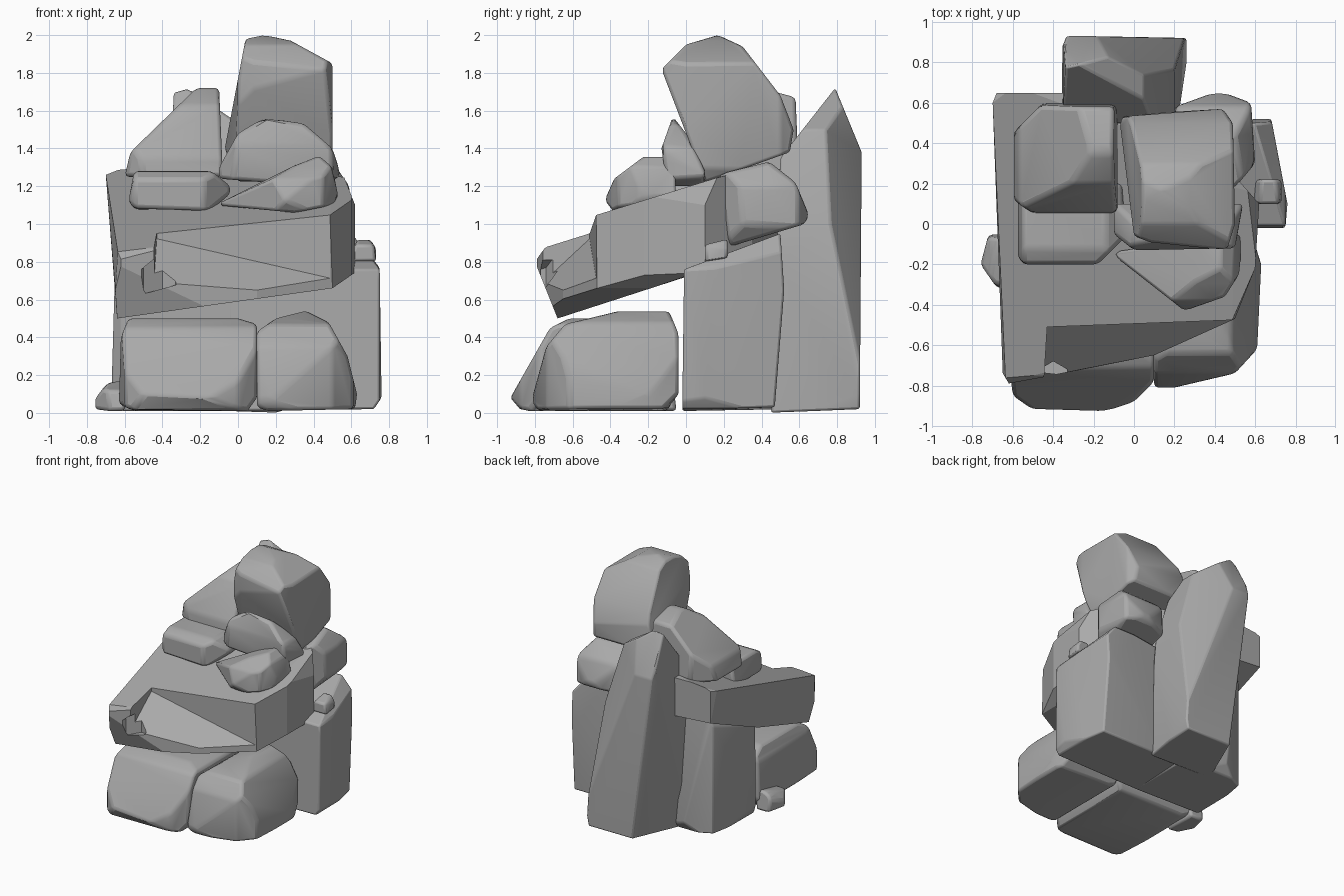
import bpy, bmesh
from math import radians
from mathutils import Vector
from mathutils.geometry import convex_hull_2d

cube = bpy.data.objects.get("Cube")
if cube:
    bpy.data.objects.remove(cube, do_unlink=True)

GREY = (.4, .4, .4, 1)
stone = bpy.data.materials.new("stone grey")
stone.use_nodes = True
stone.diffuse_color = GREY
shader = stone.node_tree.nodes["Principled BSDF"]
shader.inputs["Base Color"].default_value = GREY
shader.inputs["Roughness"].default_value = .8


def chop(bm, point, normal):
    """Remove everything beyond a plane and cap the opening."""
    if max((v.co - point).dot(normal) for v in bm.verts) < .004:
        return
    geom = bm.verts[:] + bm.edges[:] + bm.faces[:]
    bmesh.ops.bisect_plane(bm, geom=geom, dist=.0001, plane_co=point,
                           plane_no=normal, clear_outer=True)
    rim = [e for e in bm.edges if e.is_boundary]
    if rim:
        bmesh.ops.edgeloop_fill(bm, edges=rim)


def carve(bm, outline, first, second):
    """Trim a block to a convex outline drawn on two axes."""
    pts = [Vector(outline[i]) for i in convex_hull_2d(outline)]
    middle = sum(pts, Vector((0, 0))) / len(pts)
    for a, b in zip(pts, pts[1:] + pts[:1]):
        side = Vector((b.y - a.y, a.x - b.x)).normalized()
        if side.dot(middle - a) > 0:
            side = -side
        point, normal = Vector((0, 0, 0)), Vector((0, 0, 0))
        point[first], point[second] = a
        normal[first], normal[second] = side
        chop(bm, point, normal)


def rock(name, front, side, top, bevel=.022, facets=()):
    """A stone cut from a block along its front, side and top outlines."""
    bm = bmesh.new()
    bmesh.ops.create_cube(bm, size=6)
    carve(bm, front, 0, 2)
    carve(bm, side, 1, 2)
    carve(bm, top, 0, 1)
    for point, normal in facets:
        chop(bm, Vector(point), Vector(normal).normalized())
    # Merge tiny facets and wrap the corners in a clean closed skin
    bmesh.ops.remove_doubles(bm, verts=bm.verts[:], dist=.03)
    corners = [v.co.copy() for v in bm.verts]
    bm.clear()
    for co in corners:
        bm.verts.new(co)
    bmesh.ops.convex_hull(bm, input=bm.verts[:])
    loose = [v for v in bm.verts if not v.link_faces]
    bmesh.ops.delete(bm, geom=loose, context="VERTS")
    bmesh.ops.dissolve_limit(bm, angle_limit=radians(4), verts=bm.verts[:],
                             edges=bm.edges[:])
    bmesh.ops.recalc_face_normals(bm, faces=bm.faces[:])
    mesh = bpy.data.meshes.new(name)
    bm.to_mesh(mesh)
    bm.free()
    mesh.materials.append(stone)
    obj = bpy.data.objects.new(name, mesh)
    bpy.context.collection.objects.link(obj)
    if bevel:
        mod = obj.modifiers.new("worn edges", "BEVEL")
        mod.width, mod.segments = bevel, 2
        mod.limit_method, mod.angle_limit = "ANGLE", radians(20)
        bpy.ops.object.select_all(action="DESELECT")
        obj.select_set(True)
        bpy.context.view_layer.objects.active = obj
        bpy.ops.object.shade_smooth_by_angle(angle=radians(35))
    return obj


def cut_out(target, cutter):
    """Subtract a hidden helper from a stone."""
    cutter.hide_render = True
    cutter.hide_set(True)
    mod = target.modifiers.new(cutter.name, "BOOLEAN")
    mod.operation, mod.object, mod.solver = "DIFFERENCE", cutter, "EXACT"


# Two rounded boulders at the front, with a pebble beside them
rock("front_right_boulder",
     front=[(-.64, .05), (-.55, .01), (.05, .01), (.1, .08), (.1, .47), (0, .5), (-.58, .5), (-.62, .4)],
     side=[(-.93, .08), (-.87, .01), (-.1, .01), (-.05, .1), (-.05, .45), (-.15, .5), (-.62, .5), (-.72, .45)],
     top=[(-.63, -.6), (-.6, -.85), (-.5, -.92), (-.15, -.93), (0, -.88), (.1, -.78), (.1, -.05), (-.63, -.05)],
     bevel=.05)
rock("front_left_boulder",
     front=[(.1, .03), (.16, .01), (.62, .02), (.63, .1), (.58, .3), (.48, .48), (.36, .54), (.2, .5), (.1, .43)],
     side=[(-.82, .06), (-.78, .01), (-.1, .02), (-.04, .1), (-.04, .42), (-.09, .54), (-.35, .54), (-.64, .47), (-.74, .35)],
     top=[(.1, -.81), (.2, -.81), (.5, -.74), (.61, -.62), (.63, -.2), (.58, -.04), (.1, -.04)],
     bevel=.05)
rock("ground_pebble",
     front=[(-.76, .02), (-.6, 0), (-.58, .2), (-.7, .15), (-.76, .07)],
     side=[(-.33, .01), (-.05, .01), (-.07, .17), (-.3, .12)],
     top=[(-.76, -.2), (-.72, -.05), (-.58, -.05), (-.58, -.33), (-.67, -.33)])

# Three standing blocks at the back
rock("left_pillar",
     front=[(-.05, .01), (.72, .02), (.76, .08), (.75, .77), (.6, .95), (-.05, .95)],
     side=[(-.02, .01), (.47, .03), (.52, .65), (.5, .95), (-.01, .76)],
     top=[(-.05, -.02), (.75, -.02), (.76, .1), (.68, .52), (.6, .52), (-.05, .45)],
     bevel=.012)
rock("right_pillar",
     front=[(-.67, .1), (-.62, .01), (-.03, .01), (-.03, 1), (-.55, 1), (-.65, .8)],
     side=[(-.02, .01), (.55, .02), (.6, .1), (.5, 1), (-.01, .76)],
     top=[(-.67, .05), (-.6, -.02), (-.03, -.02), (-.03, .5), (-.4, .6), (-.6, .5)],
     bevel=.012)
rock("back_pillar",
     front=[(-.36, .02), (.24, 0), (.26, .1), (.2, 1), (.05, 1.5), (-.27, 1.72), (-.34, 1.7), (-.36, 1.2)],
     side=[(.45, 0), (.92, .02), (.93, 1.38), (.79, 1.72), (.72, 1.62), (.5, 1.35)],
     top=[(-.36, .85), (-.34, .93), (.26, .93), (.26, .8), (.2, .4), (-.36, .4)],
     bevel=.012,
     facets=[((-.15, .93, 0), (-.67, .29, -.09)), ((.26, .93, .2), (.24, .35, .09))])

# Tilted slab with a broken-away front ledge and a small notch
slab = rock("tilted_slab",
            front=[(-.7, 1.26), (-.64, .5), (.5, .66), (.63, .75), (.62, 1.1), (.55, 1.28), (-.6, 1.3)],
            side=[(-.8, .8), (-.68, .5), (0, .72), (.65, .98), (.65, 1.3), (.4, 1.3), (.18, 1.25), (-.5, 1.04), (-.75, .87)],
            top=[(-.68, .65), (-.7, .6), (-.65, -.74), (-.62, -.79), (-.5, -.77), (.1, -.65), (.5, -.47), (.6, -.22), (.62, .1), (.4, .35), (-.3, .65)],
            bevel=0, facets=[((-.7, .65, 1.28), (-.13, -.42, 1.37))])
ledge = rock("ledge_cutter",
             front=[(-.5, .5), (1, .5), (1, 1.5), (-.5, 1.5)],
             side=[(-1, .5), (0, .5), (0, 1.5), (-1, 1.5)],
             top=[(-.43, -.51), (.5, -.47), (.9, -.46), (.9, -1), (-.46, -1)],
             bevel=0, facets=[((-.42, -.52, .91), (-.05, .18, -.19))])
notch = rock("notch_cutter",
             front=[(-.56, .72), (-.5, .63), (-.32, .68), (-.32, .75), (-.35, .8), (-.45, .81)],
             side=[(-1, .5), (-.68, .5), (-.68, 1), (-1, 1)],
             top=[(-.6, -1), (-.3, -1), (-.33, -.72), (-.4, -.68), (-.5, -.74)],
             bevel=0)
cut_out(slab, ledge)
cut_out(slab, notch)

# Stones wedged at the left flank
rock("flank_stone",
     front=[(.2, .9), (.5, .88), (.6, 1), (.59, 1.2), (.5, 1.33), (.25, 1.33), (.2, 1.2)],
     side=[(.17, 1.25), (.23, .88), (.63, 1), (.65, 1.05), (.58, 1.22), (.44, 1.33), (.2, 1.27)],
     top=[(.15, .2), (.5, .18), (.6, .3), (.58, .6), (.42, .66), (.2, .58)])
rock("flank_pebble",
     front=[(.59, .8), (.63, .92), (.7, .92), (.75, .84), (.74, .78), (.6, .75)],
     side=[(.09, .8), (.22, .82), (.22, .92), (.1, .89)],
     top=[(.59, .1), (.73, .1), (.73, .24), (.59, .24)], bevel=.015)

# Stones stacked on the slab
rock("upper_right_stone",
     front=[(-.6, 1.25), (-.57, 1.38), (-.22, 1.72), (-.1, 1.72), (-.08, 1.25)],
     side=[(.05, 1.2), (.06, 1.35), (.2, 1.63), (.36, 1.73), (.58, 1.67), (.6, 1.2)],
     top=[(-.6, .12), (-.5, .05), (-.08, .05), (-.08, .6), (-.45, .6), (-.6, .45)])
rock("summit_boulder",
     front=[(-.07, 1.4), (0, 1.75), (.04, 1.98), (.14, 2), (.28, 1.97), (.5, 1.85), (.5, 1.3), (.45, 1.22), (0, 1.22)],
     side=[(-.13, 1.82), (0, 1.95), (.17, 2), (.3, 1.94), (.5, 1.68), (.57, 1.5), (.55, 1.38), (.1, 1.22)],
     top=[(-.07, .5), (0, -.06), (.08, -.09), (.46, -.13), (.5, 0), (.49, .5), (.44, .57), (.1, .55), (-.07, .53)],
     bevel=.025)
rock("low_block",
     front=[(-.58, 1.12), (-.54, 1.07), (-.15, 1.07), (-.04, 1.16), (-.04, 1.2), (-.14, 1.28), (-.55, 1.28)],
     side=[(-.2, 1.06), (.2, 1.06), (.2, 1.28), (-.12, 1.28), (-.2, 1.24)],
     top=[(-.58, -.15), (-.55, -.2), (-.18, -.2), (-.04, -.06), (-.06, .2), (-.58, .2)])
rock("middle_stone",
     front=[(-.1, 1.3), (-.1, 1.24), (.4, 1.2), (.55, 1.25), (.5, 1.4), (.35, 1.53), (.15, 1.57), (0, 1.48)],
     side=[(-.13, 1.4), (-.07, 1.57), (0, 1.48), (.1, 1.3), (.1, 1.2), (-.1, 1.2)],
     top=[(-.1, -.05), (0, -.13), (.5, -.12), (.54, .1), (-.1, .1)])
rock("wedge_stone",
     front=[(-.12, 1.1), (.3, 1.06), (.5, 1.1), (.53, 1.15), (.5, 1.3), (.43, 1.36), (.3, 1.31)],
     side=[(-.44, 1.14), (-.38, 1.06), (.05, 1.06), (0, 1.3), (-.12, 1.36), (-.22, 1.36), (-.38, 1.24)],
     top=[(-.12, -.14), (.25, -.43), (.45, -.36), (.52, -.25), (.54, -.05)], bevel=.015)
